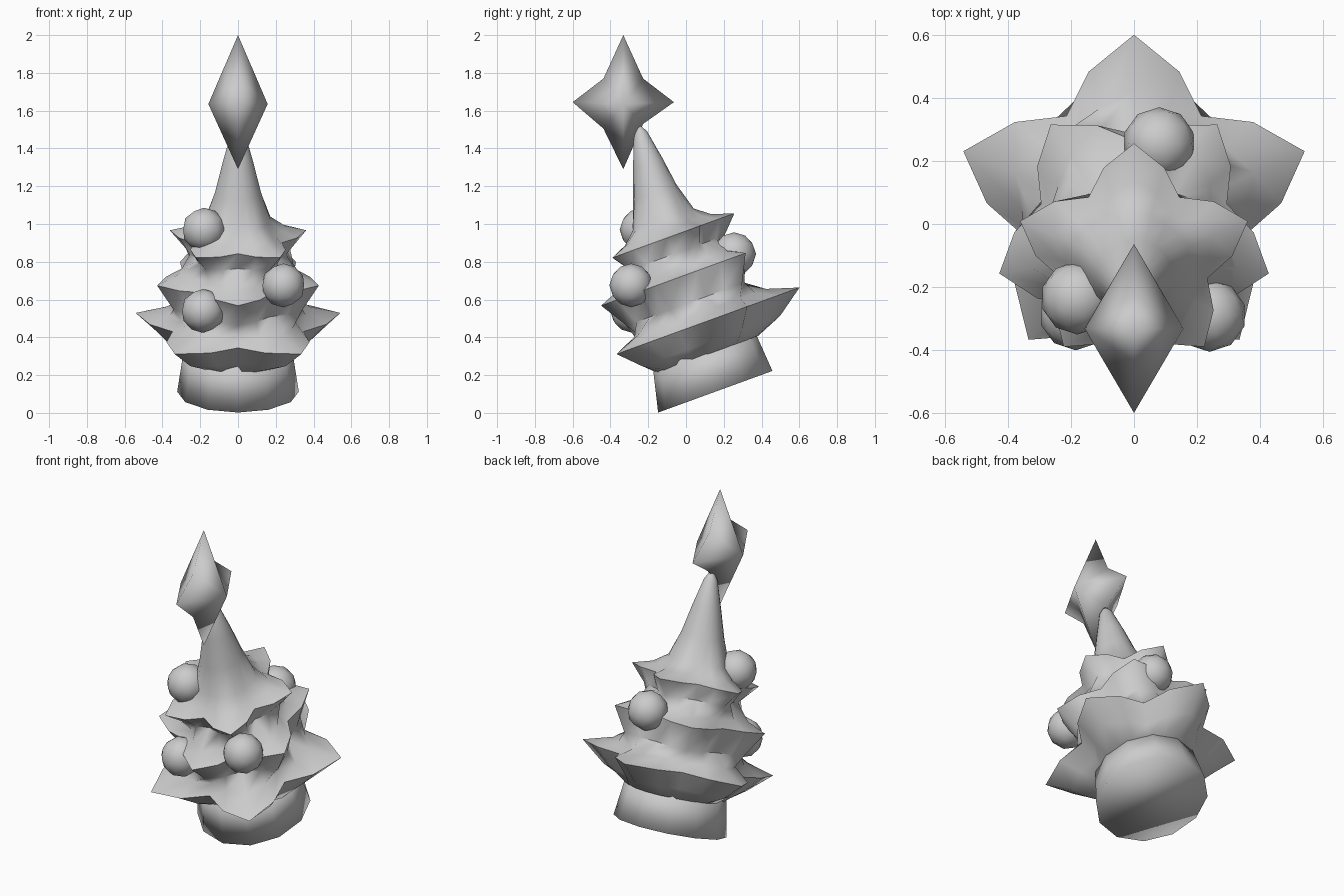
import bpy, bmesh
from math import sin, cos, pi, radians
from mathutils import Matrix

if "Cube" in bpy.data.objects:
    bpy.data.objects.remove(bpy.data.objects["Cube"])

# Whole tree leans toward the front
LEAN = Matrix.Translation((0, 0.155, 0.112)) @ Matrix.Rotation(radians(20), 4, 'X')


def finish(name, bm, angle):
    bmesh.ops.recalc_face_normals(bm, faces=bm.faces)
    me = bpy.data.meshes.new(name)
    bm.to_mesh(me)
    bm.free()
    ob = bpy.data.objects.new(name, me)
    bpy.context.collection.objects.link(ob)
    bpy.ops.object.select_all(action='DESELECT')
    ob.select_set(True)
    bpy.context.view_layer.objects.active = ob
    bpy.ops.object.shade_smooth_by_angle(angle=radians(angle))
    return ob


def star_loft(name, rings, sides, angle):
    """Stack of rings: height, tip radius, inner radius, first tip direction, y offset."""
    bm = bmesh.new()
    loops = []
    for h, tip, inner, side, off in rings:
        loop = []
        for i in range(sides):
            a = 2 * pi * i / sides + pi / 2
            f = (1 + side * [1, 0, -1, 0][i % 4]) / 2
            r = inner + (tip - inner) * f
            loop.append(bm.verts.new(LEAN @ Matrix.Translation((r * cos(a), off + r * sin(a), h)).translation))
        loops.append(loop)
    for a, b in zip(loops, loops[1:]):
        for i in range(sides):
            j = (i + 1) % sides
            bm.faces.new((a[i], a[j], b[j], b[i]))
    bm.faces.new(loops[0])
    bm.faces.new(loops[-1])
    return finish(name, bm, angle)


# Trunk
star_loft("trunk", [(0, 0.322, 0.322, 1, 0), (0.24, 0.285, 0.285, 1, 0.02)], 12, 120)

# Foliage: three five-pointed tiers, the middle one turned half a step, then the bent top
star_loft("foliage", [
    (0.20, 0.29, 0.28, 1, 0.025),
    (0.26, 0.43, 0.30, 1, 0.03),
    (0.366, 0.57, 0.365, 1, 0.038),
    (0.42, 0.40, 0.315, 1, 0.038),
    (0.49, 0.36, 0.28, -1, 0.038),
    (0.635, 0.45, 0.31, -1, 0.038),
    (0.68, 0.34, 0.255, -1, 0.038),
    (0.76, 0.29, 0.22, 1, 0.038),
    (0.853, 0.38, 0.245, 1, 0.038),
    (0.89, 0.265, 0.205, 1, 0.038),
    (0.95, 0.18, 0.165, 1, 0.045),
    (1.10, 0.122, 0.122, 1, 0.06),
    (1.26, 0.082, 0.082, 1, 0.078),
    (1.42, 0.038, 0.038, 1, 0.094),
    (1.46, 0.012, 0.012, 1, 0.098),
], 20, 62)

# Round ornaments
for n, pos in enumerate([(-0.18, -0.235, 0.97), (0.24, -0.29, 0.675),
                         (-0.185, -0.285, 0.54), (0.08, 0.255, 0.84)]):
    bm = bmesh.new()
    bmesh.ops.create_icosphere(bm, subdivisions=2, radius=0.116,
                               matrix=Matrix.Translation(pos))
    finish(f"ornament_{n + 1}", bm, 60)

# Four-pointed star on top, outline in the y-z plane with a ridge point each side
bm = bmesh.new()
cy, cz = -0.332, 1.645
outline = [(0, 0.355), (0.105, 0.125), (0.268, 0), (0.105, -0.115),
           (0, -0.355), (-0.105, -0.14), (-0.268, 0), (-0.105, 0.125)]
ring = [bm.verts.new((0, cy + y, cz + z)) for y, z in outline]
for sx in (-1, 1):
    apex = bm.verts.new((sx * 0.157, cy, cz - 0.01))
    for i in range(8):
        bm.faces.new((ring[i], ring[(i + 1) % 8], apex))
finish("top_star", bm, 180)
